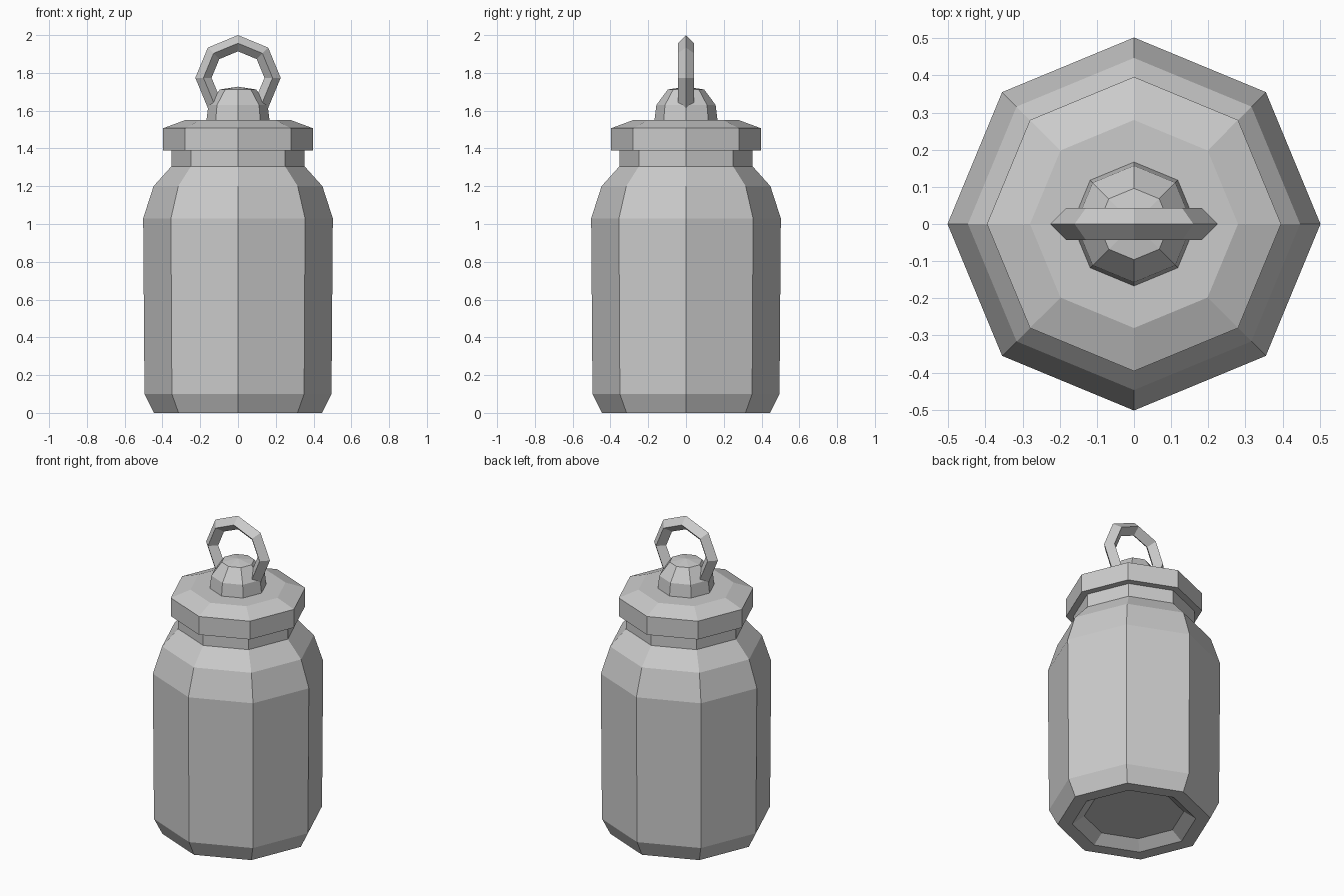
import bpy, bmesh
from math import cos, sin, pi

if "Cube" in bpy.data.objects:
    bpy.data.objects.remove(bpy.data.objects["Cube"])

SIDES = 8


def lathe(name, profile):
    """Spin an (r, z) profile into an eight-sided solid; r = 0 closes to a point."""
    bm = bmesh.new()
    rings = []
    for r, z in profile:
        n = SIDES if r > 0 else 1
        rings.append([bm.verts.new((r * cos(2 * pi * i / SIDES), r * sin(2 * pi * i / SIDES), z))
                      for i in range(n)])
    for a, b in zip(rings, rings[1:]):
        for i in range(SIDES):
            j = (i + 1) % SIDES
            if len(a) == 1:
                bm.faces.new((a[0], b[j], b[i]))
            elif len(b) == 1:
                bm.faces.new((a[i], a[j], b[0]))
            else:
                bm.faces.new((a[i], a[j], b[j], b[i]))
    bmesh.ops.recalc_face_normals(bm, faces=bm.faces)
    mesh = bpy.data.meshes.new(name)
    bm.to_mesh(mesh)
    bm.free()
    obj = bpy.data.objects.new(name, mesh)
    bpy.context.collection.objects.link(obj)
    return obj


# Bottle body with recessed base, shoulder and neck
lathe("bottle_body", [(0, 0.05), (0.29, 0.05), (0.36, 0), (0.445, 0), (0.495, 0.1),
                      (0.502, 1.03), (0.447, 1.2), (0.353, 1.305), (0.353, 1.4), (0, 1.4)])

# Overhanging lid with bevelled top
lathe("lid", [(0, 1.39), (0.396, 1.39), (0.396, 1.507), (0.28, 1.55), (0, 1.55)])

# Domed knob on the lid
lathe("knob", [(0, 1.54), (0.168, 1.54), (0.157, 1.63), (0.096, 1.712), (0, 1.727)])

# Carrying ring: octagonal loop with a diamond section, threaded through the knob
bpy.ops.mesh.primitive_torus_add(major_segments=SIDES, minor_segments=4,
                                 major_radius=0.183, minor_radius=0.043,
                                 location=(0, 0, 1.774), rotation=(pi / 2, 0, 0))
bpy.context.object.name = "carrying_ring"
